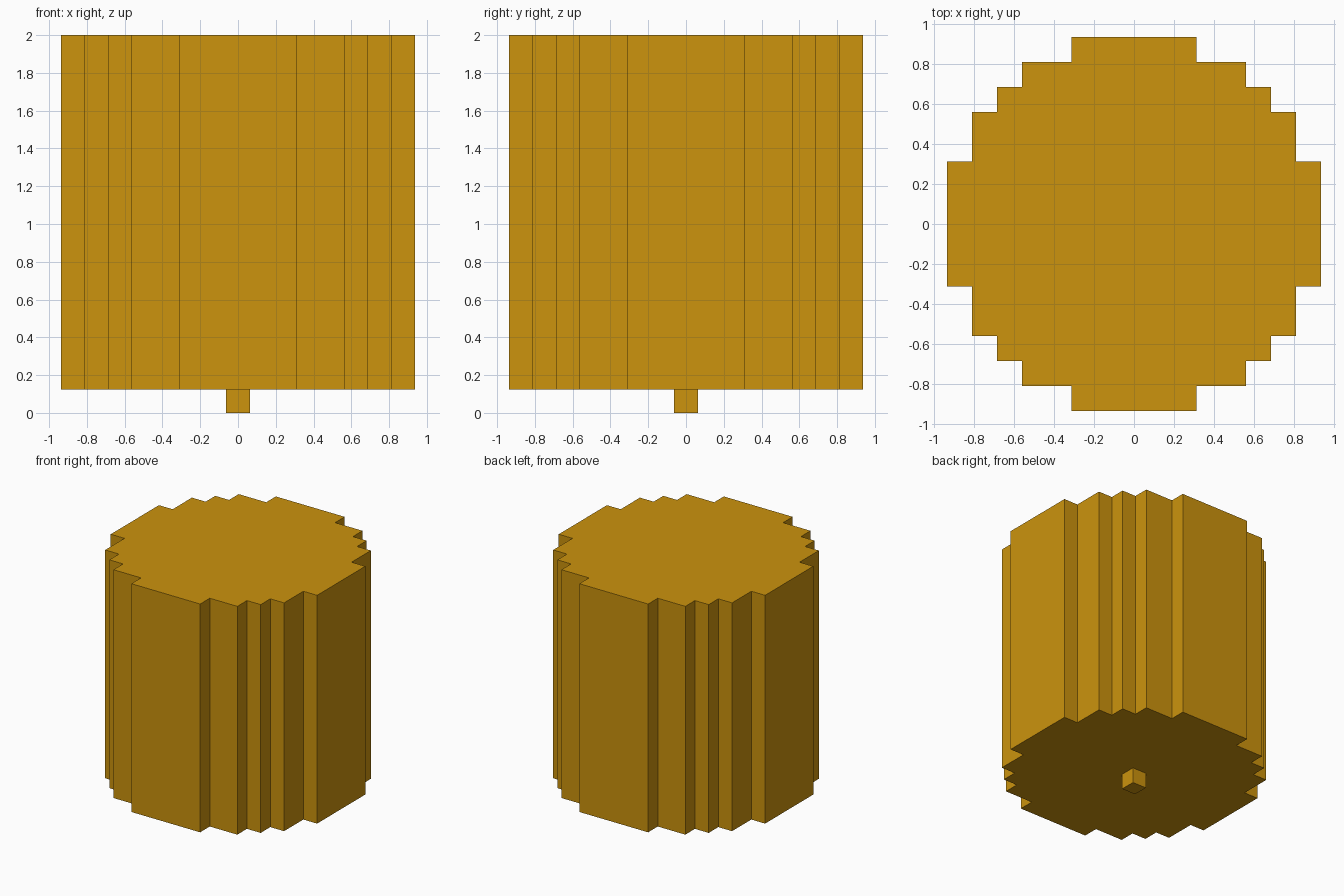
import bpy, bmesh

if "Cube" in bpy.data.objects:
    bpy.data.objects.remove(bpy.data.objects["Cube"])

U = 0.125  # grid unit

mat = bpy.data.materials.new("golden amber")
mat.diffuse_color = (0.604, 0.292, 0.004, 1)
mat.use_nodes = True
mat.node_tree.nodes["Principled BSDF"].inputs["Base Color"].default_value = mat.diffuse_color


def prism(name, outline, z0, z1):
    """Extrude a closed outline from z0 up to z1."""
    bm = bmesh.new()
    base = bm.faces.new([bm.verts.new((x, y, z0)) for x, y in outline])
    top = bmesh.ops.extrude_face_region(bm, geom=[base], use_keep_orig=True)
    verts = [g for g in top["geom"] if isinstance(g, bmesh.types.BMVert)]
    bmesh.ops.translate(bm, verts=verts, vec=(0, 0, z1 - z0))
    bmesh.ops.recalc_face_normals(bm, faces=bm.faces)
    mesh = bpy.data.meshes.new(name)
    bm.to_mesh(mesh)
    bm.free()
    mesh.materials.append(mat)
    obj = bpy.data.objects.new(name, mesh)
    bpy.context.collection.objects.link(obj)
    return obj


# Stepped round outline: one quarter in grid units, turned four times
quarter = [(7.5, -2.5), (7.5, 2.5), (6.5, 2.5), (6.5, 4.5), (5.5, 4.5),
           (5.5, 5.5), (4.5, 5.5), (4.5, 6.5), (2.5, 6.5)]
outline = []
for turn in range(4):
    outline += [(x * U, y * U) for x, y in quarter]
    quarter = [(-y, x) for x, y in quarter]

# Main stepped drum
prism("stepped_drum", outline, U, 2.0)

# Small square peg under the drum
h = U / 2
prism("bottom_peg", [(-h, -h), (h, -h), (h, h), (-h, h)], 0.0, U)
